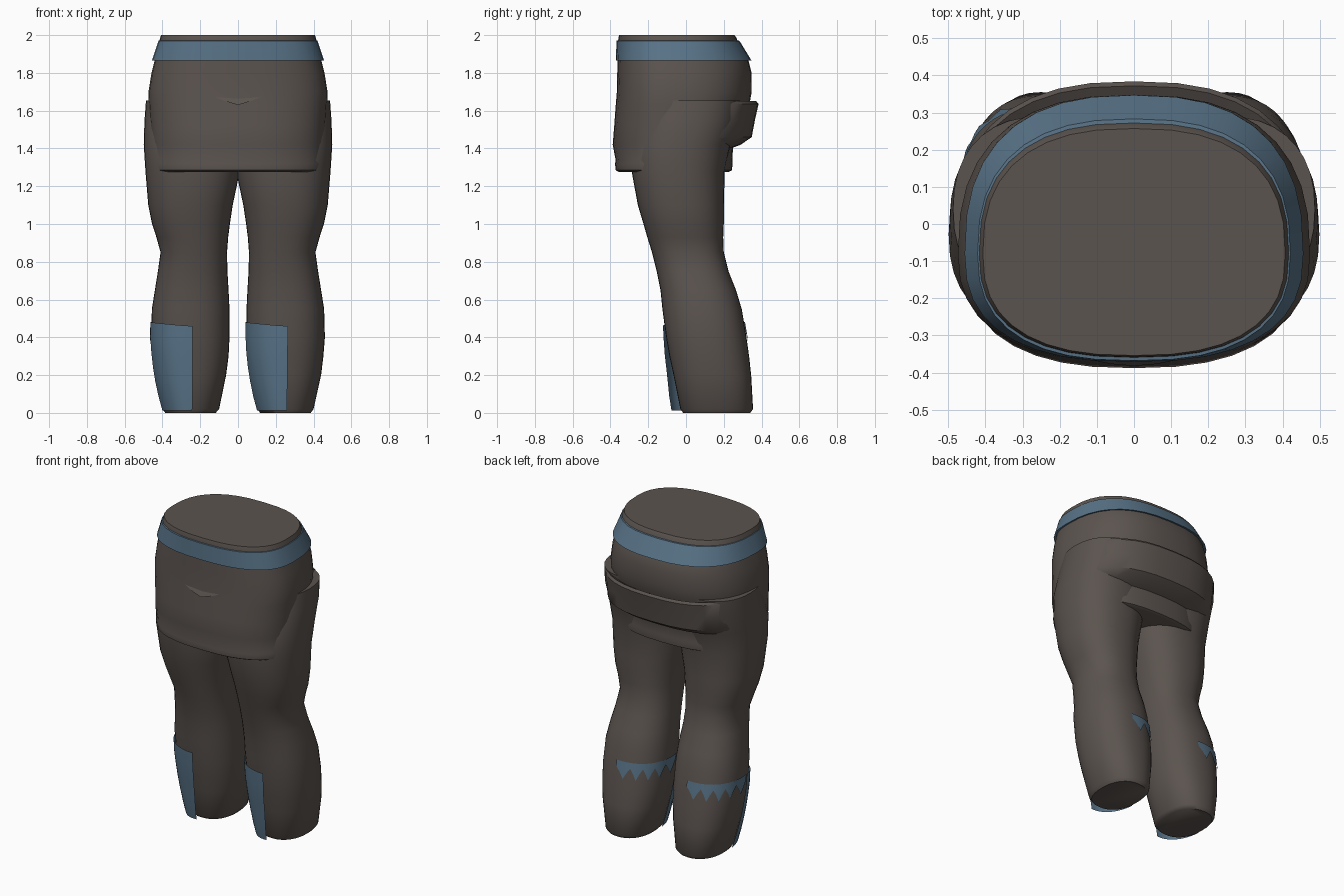
import bpy, bmesh, math
from math import cos, sin, pi, radians

if "Cube" in bpy.data.objects:
    bpy.data.objects.remove(bpy.data.objects["Cube"])


def material(name, rgb):
    m = bpy.data.materials.new(name)
    m.diffuse_color = (*rgb, 1)
    m.use_nodes = True
    m.node_tree.nodes["Principled BSDF"].inputs["Base Color"].default_value = m.diffuse_color
    return m


BROWN = material("dark brown cloth", (0.105, 0.088, 0.078))
BLUE = material("slate blue", (0.098, 0.172, 0.245))


def finish(name, bm, mat, angle=40):
    bmesh.ops.recalc_face_normals(bm, faces=bm.faces)
    me = bpy.data.meshes.new(name)
    bm.to_mesh(me)
    bm.free()
    me.materials.append(mat)
    ob = bpy.data.objects.new(name, me)
    bpy.context.collection.objects.link(ob)
    bpy.ops.object.select_all(action='DESELECT')
    ob.select_set(True)
    bpy.context.view_layer.objects.active = ob
    bpy.ops.object.shade_smooth_by_angle(angle=radians(angle))
    return ob


def signed_pow(v, p):
    return math.copysign(abs(v) ** p, v)


def oval(a, left, right, front, back, mid, e):
    """Point at angle a on a rounded oval whose widest line is y = mid."""
    c, s = signed_pow(cos(a), 2 / e), signed_pow(sin(a), 2 / e)
    x = (left + right) / 2 + (right - left) / 2 * c
    y = mid + (back - mid if s > 0 else mid - front) * s
    return x, y


def loft(name, rings, mat, n=36, cap=True, angle=40):
    bm = bmesh.new()
    rows = [[bm.verts.new(p) for p in ring] for ring in rings]
    for r0, r1 in zip(rows, rows[1:]):
        for i in range(n):
            j = (i + 1) % n
            bm.faces.new((r0[i], r0[j], r1[j], r1[i]))
    if cap:
        bm.faces.new(rows[0])
        bm.faces.new(rows[-1])
    return finish(name, bm, mat, angle)


def body_rings(sections, mid, e, n=36):
    # sections: z, half width, front, back
    return [[(*oval(2 * pi * i / n, -w, w, f, b, mid, e), z) for i in range(n)]
            for z, w, f, b in sections]


# Tunic with a rolled hem and a flat waist top
tunic = [(1.275, .44, -.355, .225), (1.285, .455, -.372, .243), (1.32, .46, -.376, .247),
         (1.335, .455, -.372, .245), (1.42, .46, -.388, .25), (1.52, .465, -.38, .29),
         (1.63, .472, -.372, .335), (1.70, .474, -.366, .348), (1.80, .458, -.364, .347),
         (1.87, .44, -.362, .33), (1.96, .42, -.36, .275), (1.985, .412, -.358, .268),
         (2.0, .407, -.354, .257)]
loft("tunic", body_rings(tunic, -.08, 2.5), BROWN)

# Belt: flared band, closed back onto the tunic
belt = [(1.872, .435, -.355, .32), (1.865, .456, -.371, .347), (1.97, .421, -.368, .283),
        (1.972, .405, -.352, .262)]
loft("belt", body_rings(belt, -.08, 2.5), BLUE, cap=False)

# Baggy seat fold around the back of the hips
seat = [(1.395, .44, -.12, .225), (1.42, .468, -.15, .29), (1.46, .478, -.16, .348),
        (1.55, .48, -.16, .365), (1.635, .48, -.16, .384), (1.65, .472, -.15, .372),
        (1.62, .45, -.12, .32)]
loft("seat_fold", body_rings(seat, -.02, 2.5), BROWN, cap=False)

# Leg sections: z, inner x, outer x, front y, back y
LEG = [(0, .118, .385, -.015, .34), (.02, .10, .40, -.03, .355), (.2, .063, .44, -.066, .345),
       (.3, .05, .452, -.088, .334), (.4, .045, .46, -.105, .32), (.55, .045, .456, -.125, .295),
       (.65, .05, .44, -.135, .265), (.75, .056, .424, -.155, .225), (.85, .058, .41, -.18, .2),
       (.93, .052, .432, -.205, .197), (1.0, .043, .455, -.225, .2), (1.1, .028, .475, -.255, .2),
       (1.28, -.01, .49, -.288, .205), (1.42, -.02, .499, -.29, .235),
       (1.55, -.01, .495, -.25, .28), (1.655, 0, .487, -.21, .29)]


def leg_point(a, z, side, grow=0.0):
    for s0, s1 in zip(LEG, LEG[1:]):
        if s0[0] <= z <= s1[0]:
            t = (z - s0[0]) / (s1[0] - s0[0])
            inner, outer, f, b = (p + (q - p) * t for p, q in zip(s0[1:], s1[1:]))
            break
    lo, hi = (inner, outer) if side > 0 else (-outer, -inner)
    x, y = oval(a, lo - grow, hi + grow, f - grow, b + grow, (f + b) / 2, 2.3)
    return x, y, z


def sheet(name, side, cols, spans, point):
    """Thin surface over the leg; spans(a) gives bottom and top for each column."""
    bm = bmesh.new()
    rows = 6
    grid = []
    for a in cols:
        z0, z1 = spans(a)
        grid.append([bm.verts.new(point(a, z0 + (z1 - z0) * k / rows)) for k in range(rows + 1)])
    for c0, c1 in zip(grid, grid[1:]):
        for k in range(rows):
            bm.faces.new((c0[k], c1[k], c1[k + 1], c0[k + 1]))
    bmesh.ops.remove_doubles(bm, verts=bm.verts, dist=1e-5)
    return finish(name, bm, BLUE)


for side, label in ((-1, "left"), (1, "right")):
    loft(label + "_leg", [[leg_point(2 * pi * i / 36, s[0], side) for i in range(36)]
                          for s in LEG], BROWN, angle=50)

    # Shin plate on the left half of each front, standing off towards the foot
    def plate_point(a, z):
        x, y, _ = leg_point(a, z, side, .009)
        return x, y - .045 * max(0, 1 - z / .45) * max(0, -sin(a)), z

    cols = [radians(192 + 80 * i / 12) for i in range(13)]
    sheet(label + "_shin_plate", side, cols,
          lambda a: (.012, .46 + .02 * abs(sin(a + pi / 2))), plate_point)

    # Strip of pointed teeth running round the calf from the plate
    def tooth_point(a, z):
        return leg_point(a, z, side, .006)

    cols = [radians(85 + 107 * i / 20) for i in range(21)]
    depth = (.02, .05, .09, .05)
    heights = {a: depth[i % 4] for i, a in enumerate(cols)}
    sheet(label + "_calf_teeth", side, cols,
          lambda a: (.465 - heights[a], .48), tooth_point)

# Small open fold on the front of the tunic
bm = bmesh.new()
pts = [(-.135, -.362, 1.677), (.135, -.362, 1.677), (.06, -.377, 1.648),
       (0, -.382, 1.63), (-.06, -.377, 1.648)]
bm.faces.new([bm.verts.new(p) for p in pts])
finish("front_fold", bm, BROWN)
